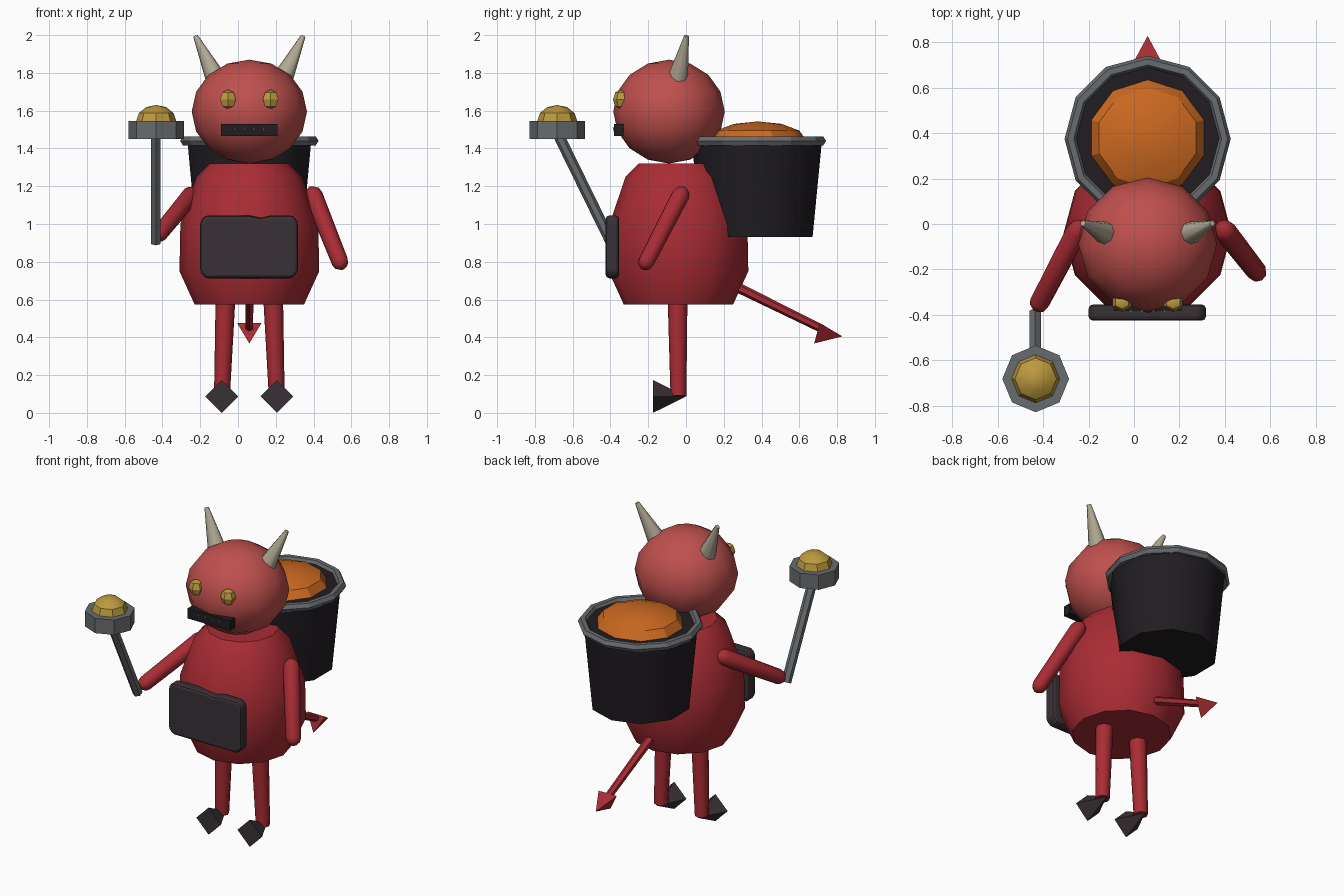
import bpy, bmesh, math
from mathutils import Vector

if "Cube" in bpy.data.objects:
    bpy.data.objects.remove(bpy.data.objects["Cube"])

CX = 0.06  # body centre line


def material(name, rgb):
    m = bpy.data.materials.new(name)
    m.diffuse_color = (*rgb, 1)
    m.use_nodes = True
    m.node_tree.nodes["Principled BSDF"].inputs["Base Color"].default_value = m.diffuse_color
    return m


RED = material("skin red", (0.40, 0.025, 0.035))
PINK = material("head red", (0.52, 0.08, 0.075))
BLACK = material("pot black", (0.015, 0.012, 0.015))
DARK = material("dark leather", (0.04, 0.03, 0.035))
STEEL = material("steel", (0.14, 0.15, 0.16))
GOLD = material("gold", (0.50, 0.32, 0.05))
ORANGE = material("orange stew", (0.60, 0.14, 0.015))
BONE = material("bone", (0.45, 0.40, 0.30))


def finish(bm, name, mat, smooth=None):
    bmesh.ops.recalc_face_normals(bm, faces=bm.faces)
    me = bpy.data.meshes.new(name)
    bm.to_mesh(me)
    bm.free()
    ob = bpy.data.objects.new(name, me)
    bpy.context.collection.objects.link(ob)
    me.materials.append(mat)
    if smooth:
        bpy.ops.object.select_all(action='DESELECT')
        ob.select_set(True)
        bpy.context.view_layer.objects.active = ob
        bpy.ops.object.shade_smooth_by_angle(angle=math.radians(smooth))
    return ob


def lathe(name, start, direction, rings, sides, mat, smooth=None):
    """Rings of (distance along the axis, radius), capped at both ends."""
    start, direction = Vector(start), Vector(direction)
    q = Vector((0, 0, 1)).rotation_difference(direction)
    bm = bmesh.new()
    loops = []
    for d, r in rings:
        angles = [2 * math.pi * i / sides for i in range(sides)]
        loops.append([bm.verts.new(start + q @ Vector((r * math.sin(a), r * math.cos(a), d))) for a in angles])
    for lo, hi in zip(loops, loops[1:]):
        for i in range(sides):
            j = (i + 1) % sides
            bm.faces.new((lo[i], lo[j], hi[j], hi[i]))
    bm.faces.new(loops[0])
    bm.faces.new(loops[-1])
    bmesh.ops.remove_doubles(bm, verts=bm.verts, dist=1e-5)
    return finish(bm, name, mat, smooth)


def rod(name, a, b, r1, r2, sides, mat, smooth=None):
    d = Vector(b) - Vector(a)
    return lathe(name, a, d, [(0, r1), (d.length, r2)], sides, mat, smooth)


def arm(name, a, b, r):
    """Rounded limb between two end centres."""
    d = Vector(b) - Vector(a)
    n = d.length
    rings = [(-r, r * .3), (-r * .6, r * .8), (0, r), (n, r * .9), (n + r * .5, r * .75), (n + r * .85, r * .3)]
    return lathe(name, a, d, rings, 8, RED, 50)


def ball(name, loc, size, segs, rings, mat, smooth=None):
    bm = bmesh.new()
    bmesh.ops.create_uvsphere(bm, u_segments=segs, v_segments=rings, radius=1)
    bmesh.ops.scale(bm, vec=size, verts=bm.verts)
    bmesh.ops.translate(bm, vec=loc, verts=bm.verts)
    return finish(bm, name, mat, smooth)


# Body and head
lathe("body", (CX, -0.04, 0), (0, 0, 1),
      [(0.575, 0.29), (0.75, 0.37), (1.0, 0.365), (1.25, 0.28), (1.32, 0.21)], 12, RED, 31)
ball("head", (CX, -0.09, 1.595), (0.305, 0.295, 0.275), 12, 8, PINK, 50)

# Mirrored parts: eyes, horns, legs, feet
for side, s in (("left", -1), ("right", 1)):
    ball(side + "_eye", (CX + s * 0.113, -0.345, 1.66), (0.048, 0.042, 0.052), 6, 4, GOLD, 30)
    rod(side + "_horn", (CX + s * 0.175, -0.045, 1.765), (CX + s * 0.285, 0.003, 1.995),
        0.056, 0.013, 8, BONE, 50)
    rod(side + "_leg", (CX + s * 0.145, -0.04, 0.09), (CX + s * 0.125, -0.045, 0.64), 0.042, 0.053, 8, RED, 50)
    rod(side + "_foot", (CX + s * 0.146, -0.175, 0.087), (CX + s * 0.146, 0.0, 0.087), 0.087, 0, 4, DARK)

# Arms
arm("left_arm", (-0.25, -0.03, 1.15), (-0.415, -0.345, 0.95), 0.05)
arm("right_arm", (0.40, -0.03, 1.15), (0.54, -0.21, 0.80), 0.05)

# Mouth bar with small teeth
bm = bmesh.new()
bmesh.ops.create_cube(bm, size=1)
bmesh.ops.scale(bm, vec=(0.30, 0.05, 0.065), verts=bm.verts)
bmesh.ops.translate(bm, vec=(CX, -0.357, 1.498), verts=bm.verts)
finish(bm, "mouth", BLACK)
for i in range(4):
    x = CX - 0.075 + i * 0.05
    rod(f"tooth_{i + 1}", (x, -0.38, 1.51), (x, -0.38, 1.48), 0.008, 0, 4, BONE)

# Apron plate with a shallow notch in its top edge
bm = bmesh.new()
outline = [(-0.20, 0.745), (-0.17, 0.712), (0.285, 0.712), (0.317, 0.745), (0.317, 1.015), (0.29, 1.045),
           (0.17, 1.045), (0.12, 1.033), (0.06, 1.045), (-0.175, 1.045), (-0.20, 1.015)]
face = bm.faces.new([bm.verts.new((x, -0.355, z)) for x, z in outline])
ext = bmesh.ops.extrude_face_region(bm, geom=[face])["geom"]
bmesh.ops.translate(bm, vec=(0, -0.07, 0), verts=[v for v in ext if isinstance(v, bmesh.types.BMVert)])
plate = finish(bm, "apron", DARK)
bev = plate.modifiers.new("soft edges", 'BEVEL')
bev.width = 0.018
bev.segments = 2

# Tail with three-sided tip
rod("tail", (CX, 0.22, 0.69), (CX, 0.72, 0.445), 0.027, 0.022, 6, RED)
rod("tail_tip", (CX, 0.698, 0.44), (CX, 0.828, 0.405), 0.075, 0, 3, RED)

# Pot carried on the back, with rim and stew
POT = (CX, 0.375, 0)
lathe("pot", POT, (0, 0, 1), [(0.93, 0.295), (1.445, 0.345)], 10, BLACK, 40)
bm = bmesh.new()
n, m = 12, 6
grid = []
for i in range(n):
    a = 2 * math.pi * i / n
    grid.append([])
    for j in range(m):
        b = 2 * math.pi * j / m
        r = 0.339 + 0.027 * math.cos(b)
        grid[i].append(bm.verts.new((CX + r * math.sin(a), POT[1] + r * math.cos(a), 1.44 + 0.027 * math.sin(b))))
for i in range(n):
    for j in range(m):
        k, l = (i + 1) % n, (j + 1) % m
        bm.faces.new((grid[i][j], grid[k][j], grid[k][l], grid[i][l]))
finish(bm, "pot_rim", STEEL)
ball("stew", (CX, 0.38, 1.445), (0.26, 0.255, 0.098), 10, 6, ORANGE, 30)

# Ladle: handle, cup and contents
rod("ladle_handle", (-0.435, -0.395, 0.90), (-0.435, -0.67, 1.46), 0.029, 0.029, 6, STEEL)
rod("ladle_cup", (-0.433, -0.682, 1.45), (-0.433, -0.682, 1.545), 0.147, 0.147, 8, STEEL)
ball("ladle_contents", (-0.433, -0.682, 1.545), (0.106, 0.106, 0.085), 8, 6, GOLD, 30)
